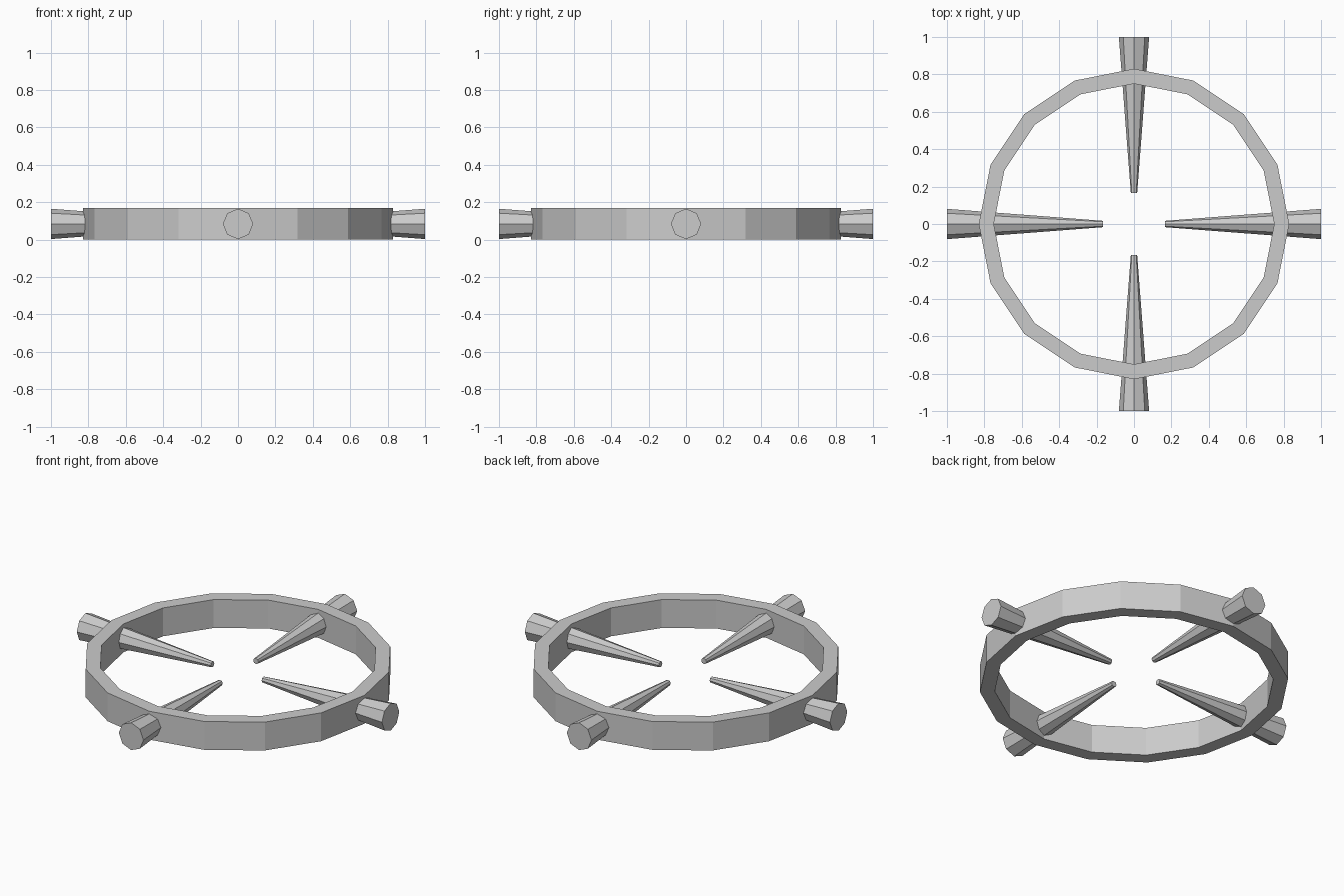
import bpy
import bmesh
from math import pi, cos, sin
from mathutils import Matrix

if "Cube" in bpy.data.objects:
    bpy.data.objects.remove(bpy.data.objects["Cube"])

HEIGHT = 0.168
MID = HEIGHT / 2


def make_object(name, bm):
    bmesh.ops.recalc_face_normals(bm, faces=bm.faces)
    mesh = bpy.data.meshes.new(name)
    bm.to_mesh(mesh)
    bm.free()
    obj = bpy.data.objects.new(name, mesh)
    bpy.context.collection.objects.link(obj)
    return obj


# Sixteen-sided band: rectangular section swept round z
def make_ring(name, outer, inner, sides):
    bm = bmesh.new()
    section = [(outer, 0), (outer, HEIGHT), (inner, HEIGHT), (inner, 0)]
    loops = []
    for i in range(sides):
        a = 2 * pi * i / sides
        loops.append([bm.verts.new((r * cos(a), r * sin(a), z)) for r, z in section])
    for i in range(sides):
        p, q = loops[i], loops[(i + 1) % sides]
        for j in range(4):
            k = (j + 1) % 4
            bm.faces.new((p[j], q[j], q[k], p[k]))
    return make_object(name, bm)


# Eight-sided tapered spike, pointing inward through the band
def make_spike(name, angle):
    bm = bmesh.new()
    start, end = 0.167, 1.0
    bmesh.ops.create_cone(
        bm, cap_ends=True, segments=8, radius1=0.017, radius2=0.081,
        depth=end - start,
        matrix=Matrix.Rotation(angle, 4, 'Z')
        @ Matrix.Translation(((start + end) / 2, 0, MID))
        @ Matrix.Rotation(pi / 2, 4, 'Y'))
    return make_object(name, bm)


make_ring("ring_band", 0.83, 0.75, 16)
for i, side in enumerate(("right", "back", "left", "front")):
    make_spike(side + "_spike", i * pi / 2)
